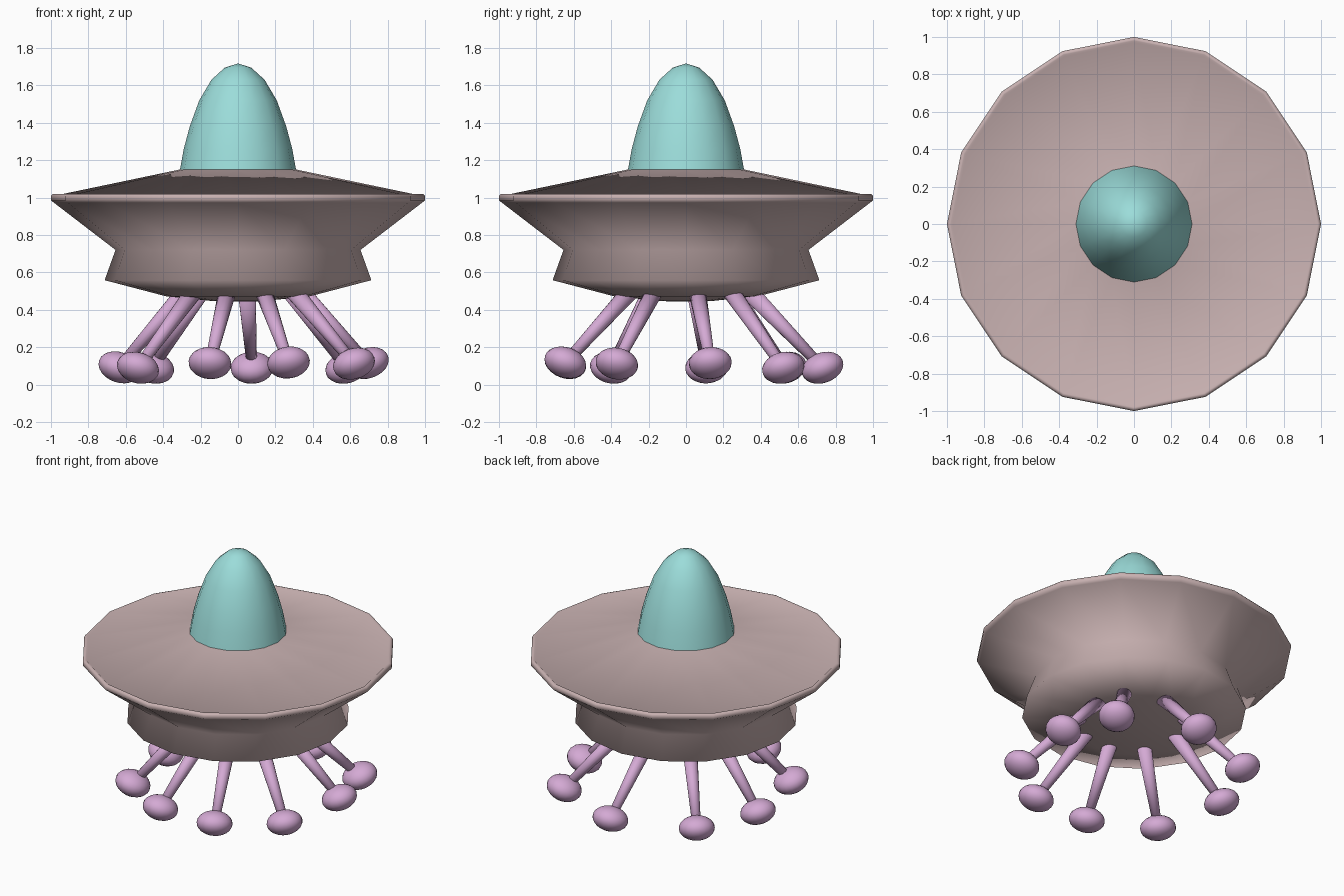
import bpy, bmesh, math
from mathutils import Vector, Matrix

if "Cube" in bpy.data.objects:
    bpy.data.objects.remove(bpy.data.objects["Cube"])


def material(name, rgb):
    m = bpy.data.materials.new(name)
    m.diffuse_color = (*rgb, 1)
    m.use_nodes = True
    m.node_tree.nodes["Principled BSDF"].inputs["Base Color"].default_value = m.diffuse_color
    return m


HULL = material("dusty_pink", (0.58, 0.44, 0.44))
TEAL = material("teal", (0.33, 0.72, 0.70))
LILAC = material("lilac", (0.66, 0.40, 0.66))


def finish(name, bm, mat, smooth=True):
    bmesh.ops.recalc_face_normals(bm, faces=bm.faces)
    me = bpy.data.meshes.new(name)
    bm.to_mesh(me)
    bm.free()
    for p in me.polygons:
        p.use_smooth = smooth
    me.materials.append(mat)
    ob = bpy.data.objects.new(name, me)
    bpy.context.collection.objects.link(ob)
    return ob


def lathe(name, profile, mat, sides=16):
    bm = bmesh.new()
    vs = [bm.verts.new((r, 0, z)) for r, z in profile]
    es = [bm.edges.new(p) for p in zip(vs, vs[1:])]
    bmesh.ops.spin(bm, geom=vs + es, cent=(0, 0, 0), axis=(0, 0, 1),
                   angle=math.tau, steps=sides, use_duplicate=False)
    bmesh.ops.remove_doubles(bm, verts=bm.verts, dist=0.0005)
    return finish(name, bm, mat)


# saucer hull: upper cone, thin rim, flared skirt and shallow belly
lathe("saucer_hull", [
    (0, 1.15), (0.31, 1.15), (0.97, 1.012), (0.98, 1.02), (0.992, 1.018),
    (1.0, 1.008), (1.0, 0.985), (0.985, 0.973), (0.655, 0.72),
    (0.713, 0.558), (0.385, 0.472), (0.13, 0.446), (0, 0.443)], HULL)

# tall dome, cut flat where it meets the hull
lathe("dome", [
    (0.312, 1.14), (0.29, 1.26), (0.258, 1.38), (0.207, 1.52),
    (0.142, 1.63), (0.07, 1.695), (0, 1.717)], TEAL)

# nine splayed legs with flattened, tilted feet
FEET = [(-0.15, -0.645, 0.115), (0.27, -0.645, 0.118), (0.62, -0.37, 0.112),
        (0.695, 0.13, 0.115), (0.58, 0.52, 0.09), (0.075, 0.73, 0.09),
        (-0.455, 0.53, 0.09), (-0.635, 0.11, 0.092), (-0.535, -0.40, 0.09)]
TILT = math.radians(20)

for i, pos in enumerate(FEET, 1):
    foot = Vector(pos)
    hip = Vector((foot.x * 0.46 + 0.012, foot.y * 0.46, 0.50))
    up = hip - foot

    # tapered leg
    bm = bmesh.new()
    place = Matrix.Translation((hip + foot) / 2) @ up.to_track_quat('Z', 'Y').to_matrix().to_4x4()
    bmesh.ops.create_cone(bm, cap_ends=True, segments=16, radius1=0.027,
                          radius2=0.048, depth=up.length, matrix=place)
    finish(f"leg_{i}", bm, LILAC)

    # foot pad, outer edge raised
    out = Vector((foot.x, foot.y, 0)).normalized()
    normal = Vector((0, 0, math.cos(TILT))) - out * math.sin(TILT)
    bm = bmesh.new()
    place = (Matrix.Translation(foot) @ normal.to_track_quat('Z', 'Y').to_matrix().to_4x4()
             @ Matrix.Diagonal((0.115, 0.115, 0.081, 1)))
    bmesh.ops.create_uvsphere(bm, u_segments=20, v_segments=12, radius=1, matrix=place)
    finish(f"foot_{i}", bm, LILAC)
